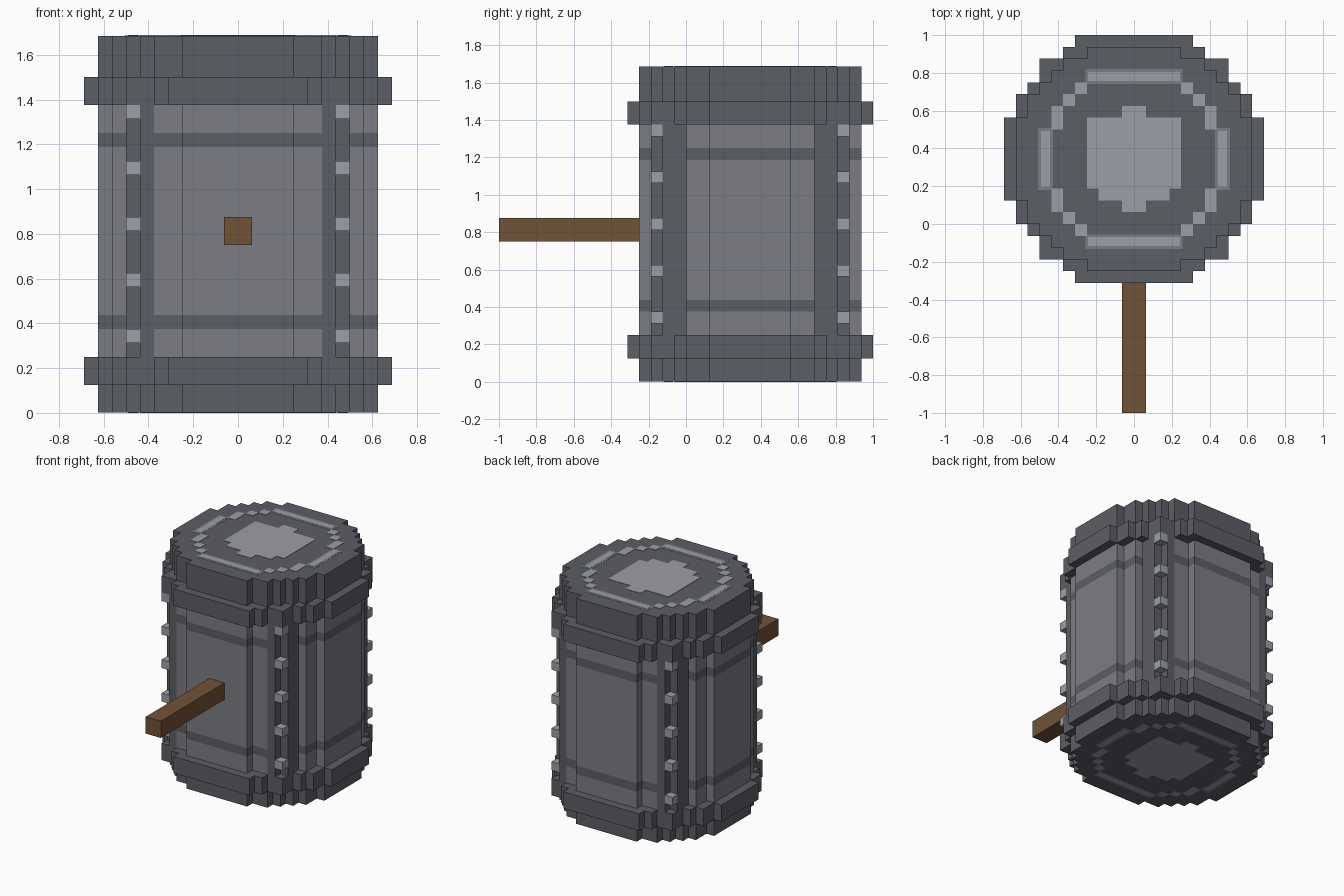
import bpy, bmesh
from mathutils import Vector

cube = bpy.data.objects.get("Cube")
if cube:
    bpy.data.objects.remove(cube, do_unlink=True)

U = 1 / 16            # one block of the grid
CY = 5.5 * U          # drum centre along y
HEIGHT = 27           # drum height in blocks


def material(name, rgb):
    m = bpy.data.materials.new(name)
    m.use_nodes = True
    col = (*rgb, 1)
    m.diffuse_color = col
    bsdf = m.node_tree.nodes["Principled BSDF"]
    bsdf.inputs["Base Color"].default_value = col
    bsdf.inputs["Roughness"].default_value = 0.8
    return m


DARK = material("dark_iron", (0.105, 0.112, 0.13))
MID = material("grey_iron", (0.197, 0.207, 0.232))
LIGHT = material("pale_steel", (0.33, 0.345, 0.385))
WOOD = material("brown_wood", (0.165, 0.084, 0.036))


def finish(bm, name, mats):
    bmesh.ops.recalc_face_normals(bm, faces=bm.faces)
    mesh = bpy.data.meshes.new(name)
    bm.to_mesh(mesh)
    bm.free()
    for m in mats:
        mesh.materials.append(m)
    obj = bpy.data.objects.new(name, mesh)
    obj.location.y = CY
    bpy.context.collection.objects.link(obj)
    return obj


def stepped_prism(steps, z0, z1):
    """Extrude a four-way symmetric stair outline; steps are its outer corners."""
    quarter = [steps[0]]
    for (xa, _), (xb, yb) in zip(steps, steps[1:]):
        quarter += [(xa, yb), (xb, yb)]
    right = quarter + [(x, -y) for x, y in reversed(quarter)]
    outline = right + [(-x, y) for x, y in reversed(right)]
    bm = bmesh.new()
    face = bm.faces.new([bm.verts.new((x * U, y * U, z0 * U)) for x, y in outline])
    top = bmesh.ops.extrude_face_region(bm, geom=[face])["geom"]
    verts = [v for v in top if isinstance(v, bmesh.types.BMVert)]
    bmesh.ops.translate(bm, vec=(0, 0, (z1 - z0) * U), verts=verts)
    return bm


def add_box(bm, x0, x1, y0, y1, z0, z1):
    """Box given by its limits in blocks."""
    verts = bmesh.ops.create_cube(bm, size=1)["verts"]
    for v in verts:
        v.co = Vector((x1 if v.co.x > 0 else x0,
                       y1 if v.co.y > 0 else y0,
                       z1 if v.co.z > 0 else z0)) * U


CAP = [(4, 9.5), (6, 8.5), (7, 7.5), (8, 6.5), (9, 5.5), (10, 3.5)]
BAND = [(5, 10.5), (6, 9.5), (8, 8.5), (9, 6.5), (10, 5.5), (11, 3.5)]
BODY = [(4, 9.5), (7, 8.5), (8, 7.5), (9, 5.5), (10, 3.5)]
SKIN = 0.04           # thickness of the inlay plates, in blocks

# End caps and the wider bands
finish(stepped_prism(CAP, SKIN, 2), "bottom_cap", [DARK])
finish(stepped_prism(CAP, 24, HEIGHT - SKIN), "top_cap", [DARK])
finish(stepped_prism(BAND, 2, 4), "bottom_band", [DARK])
finish(stepped_prism(BAND, 22, 24), "top_band", [DARK])

# Body: pale panels with dark hoops and corner posts
bm = stepped_prism(BODY, 4, 22)
cuts = [((0, 0, z), (0, 0, 1)) for z in (6, 7, 19, 20)]
cuts += [((x, 0, 0), (1, 0, 0)) for x in (-6, 6)]
for point, normal in cuts:
    bmesh.ops.bisect_plane(bm, geom=bm.verts[:] + bm.edges[:] + bm.faces[:],
                           plane_co=Vector(point) * U, plane_no=normal)
bm.normal_update()
for f in bm.faces:
    c = f.calc_center_median() / U
    hoop = 6 < c.z < 7 or 19 < c.z < 20
    if abs(f.normal.x) > 0.5:
        post = 5.5 < abs(c.y) < 8.5
    else:
        post = 6 < abs(c.x) < 8
    f.material_index = 1 if hoop or post else 0
finish(bm, "body", [MID, DARK])

# Rivets down each corner post
bm = bmesh.new()
for sx in (-1, 1):
    for sy in (-1, 1):
        for z in range(5, 22, 4):
            x, y = sx * 7.5, sy * 8
            add_box(bm, x - 0.5, x + 0.5, y - 0.5, y + 0.5, z, z + 1)
finish(bm, "rivets", [LIGHT])

# Inlaid disc and ring on both ends
DISC = [(4, -2.5, 3.5), (3, -3.5, -2.5), (1, -4.5, -3.5), (1, 3.5, 4.5)]
RING_CELLS = [(6, 7, 2.5, 4.5), (5, 6, 4.5, 5.5), (4, 5, 5.5, 6.5)]


def ring_bars(grow):
    for s in (-1, 1):
        yield (-4 - grow, 4 + grow, s * 7 - 0.5 - grow, s * 7 + 0.5 + grow)
        yield (s * 7.5 - 0.5 - grow, s * 7.5 + 0.5 + grow, -2.5 - grow, 2.5 + grow)


for end, z0, z1, zmid0, zmid1 in (
        ("top", HEIGHT - 2 * SKIN, HEIGHT, HEIGHT - 2 * SKIN, HEIGHT - SKIN / 2),
        ("bottom", 0, 2 * SKIN, SKIN / 2, 2 * SKIN)):
    bm = bmesh.new()
    for w, ya, yb in DISC:
        add_box(bm, -w, w, ya, yb, z0, z1)
    finish(bm, end + "_disc", [LIGHT])

    bm = bmesh.new()
    for xa, xb, ya, yb in RING_CELLS:
        for sx in (-1, 1):
            for sy in (-1, 1):
                xs, ys = sorted((sx * xa, sx * xb)), sorted((sy * ya, sy * yb))
                add_box(bm, *xs, *ys, z0, z1)
    for bar in ring_bars(-0.12):
        add_box(bm, *bar, z0, z1)
    finish(bm, end + "_ring", [LIGHT])

    bm = bmesh.new()
    for bar in ring_bars(0.12):
        add_box(bm, *bar, zmid0, zmid1)
    finish(bm, end + "_ring_border", [MID])

# Wooden handle
bm = bmesh.new()
add_box(bm, -1, 1, -21.5, -9.5, 12, 14)
finish(bm, "handle", [WOOD])
